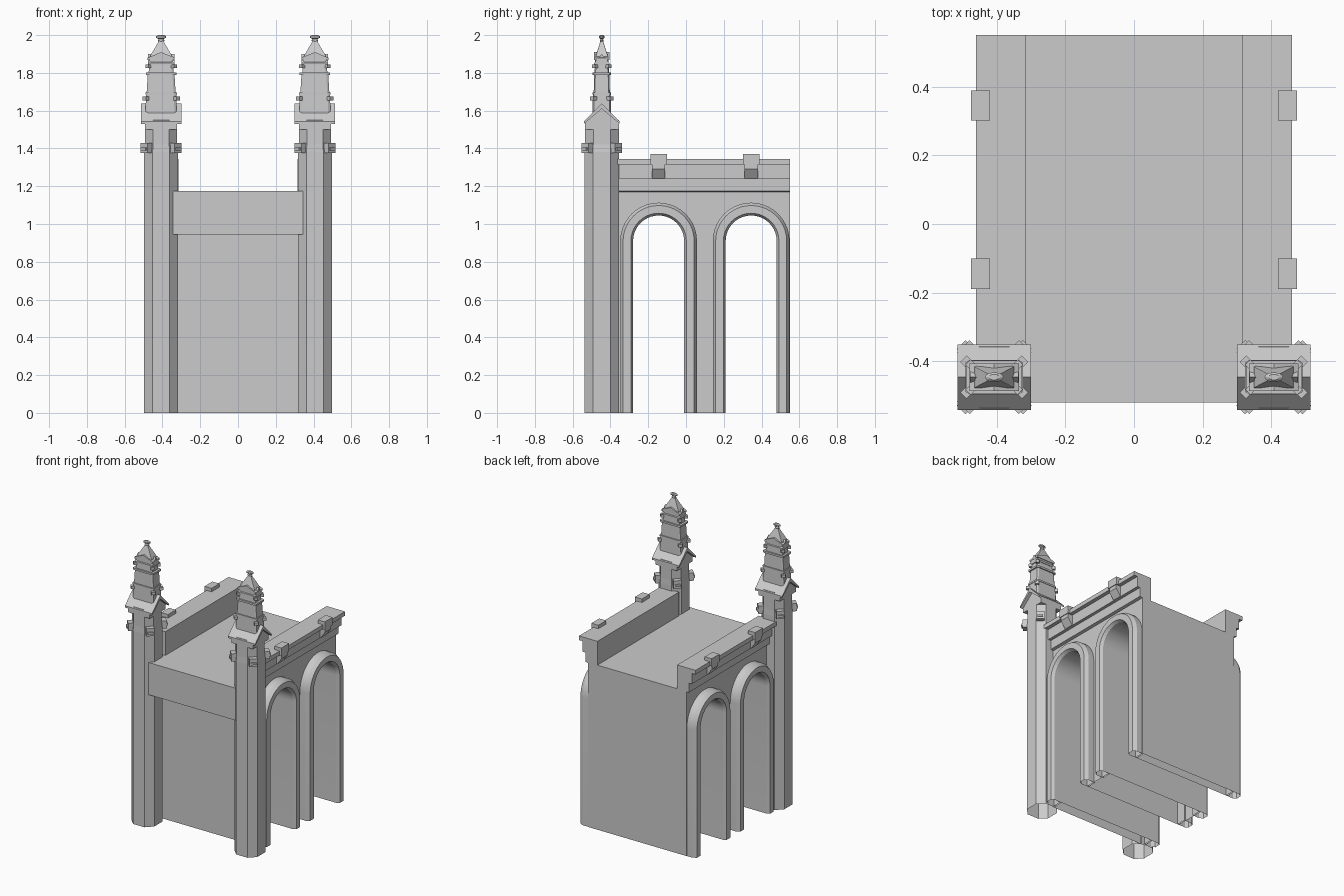
import bpy, bmesh, math

if "Cube" in bpy.data.objects:
    bpy.data.objects.remove(bpy.data.objects["Cube"])

CX, CY = 0.407, -0.446          # tower centre (right-hand side, mirrored to the left)
ARCHES = (-0.145, 0.345)        # arch centres along y
SPRING, R = 0.91, 0.135         # arch springing height and opening radius
SEG = 20


def make(name, verts, faces, mirror=False, open_base=False, smooth=False):
    me = bpy.data.meshes.new(name)
    me.from_pydata(verts, [], faces)
    bm = bmesh.new()
    bm.from_mesh(me)
    bmesh.ops.recalc_face_normals(bm, faces=bm.faces)
    if open_base:
        low = [f for f in bm.faces if all(v.co.z < 1e-4 for v in f.verts)]
        bmesh.ops.delete(bm, geom=low, context='FACES')
    bm.to_mesh(me)
    bm.free()
    ob = bpy.data.objects.new(name, me)
    bpy.context.collection.objects.link(ob)
    if mirror:
        ob.modifiers.new("mirror", 'MIRROR').use_mirror_merge = False
    if smooth:
        bpy.ops.object.select_all(action='DESELECT')
        ob.select_set(True)
        bpy.context.view_layer.objects.active = ob
        bpy.ops.object.shade_smooth_by_angle(angle=math.radians(25))
    return ob


def rings(name, loops, caps=True, **kw):
    """Skin a list of equal-length closed loops."""
    n = len(loops[0])
    verts = [p for loop in loops for p in loop]
    faces = [(k * n + i, k * n + (i + 1) % n, (k + 1) * n + (i + 1) % n, (k + 1) * n + i)
             for k in range(len(loops) - 1) for i in range(n)]
    if caps:
        faces += [tuple(range(n)), tuple(range(len(verts) - n, len(verts)))]
    return make(name, verts, faces, **kw)


def along_y(name, prof, y0, y1, **kw):      # profile in (x, z)
    return rings(name, [[(x, y, z) for x, z in prof] for y in (y0, y1)], **kw)


def along_x(name, prof, x0, x1, **kw):      # profile in (y, z)
    return rings(name, [[(x, y, z) for y, z in prof] for x in (x0, x1)], **kw)


def rect(x0, x1, z0, z1):
    return [(x0, z0), (x1, z0), (x1, z1), (x0, z1)]


def tier(name, levels, cut=0.15, **kw):
    """Chamfered rectangular stack on the tower axis; levels are (z, half x, half y)."""
    loops = []
    for z, a, b in levels:
        k = 1 - cut
        loops.append([(CX + u * a, CY + v * b, z) for u, v in
                      ((1, -k), (1, k), (k, 1), (-k, 1), (-1, k), (-1, -k), (-k, -1), (k, -1))])
    return rings(name, loops, mirror=True, **kw)


def arch_path(yc, r):
    pts = [(yc - r, 0)]
    pts += [(yc - r * math.cos(math.pi * i / SEG), SPRING + r * math.sin(math.pi * i / SEG))
            for i in range(SEG + 1)]
    return pts + [(yc + r, 0)]


def corner_blocks(name, dx, dy, half_w, half_d, z0, z1):
    """Four diagonal blocks around the tower."""
    verts, faces = [], []
    for sx in (1, -1):
        for sy in (1, -1):
            b = len(verts)
            d, t = (sx * .7071, sy * .7071), (-sy * .7071, sx * .7071)
            for z in (z0, z1):
                for u, v in ((-1, -1), (1, -1), (1, 1), (-1, 1)):
                    verts.append((CX + sx * dx + u * half_d * d[0] + v * half_w * t[0],
                                  CY + sy * dy + u * half_d * d[1] + v * half_w * t[1], z))
            faces += [tuple(b + i for i in f) for f in
                      ((0, 1, 2, 3), (4, 5, 6, 7), (0, 1, 5, 4), (1, 2, 6, 5), (2, 3, 7, 6), (3, 0, 4, 7))]
    make(name, verts, faces, mirror=True)


# main hall: one side outline with both tunnels, extruded across the width
outline = [(-0.36, 0)]
for yc in ARCHES:
    outline += arch_path(yc, R)
outline += [(0.55, 0), (0.55, 1.175), (-0.36, 1.175)]
along_x("hall_body", outline, -0.39, 0.39, open_base=True, smooth=True)

# front lintel between the towers
along_y("front_lintel", rect(-0.36, 0.36, 0.945, 1.175), -0.52, -0.35)

# parapets with stepped cornice
along_y("parapet", [(0.315, 1.17), (0.39, 1.17), (0.41, 1.175), (0.41, 1.24), (0.432, 1.24),
                    (0.432, 1.315), (0.46, 1.315), (0.46, 1.345), (0.315, 1.345)],
        -0.37, 0.55, mirror=True)

# brackets over each arch
for yc in ARCHES:
    along_y("parapet_cap", rect(0.42, 0.475, 1.315, 1.37), yc - 0.044, yc + 0.044, mirror=True)
    along_y("parapet_corbel", [(0.40, 1.24), (0.435, 1.24), (0.47, 1.29), (0.47, 1.32), (0.40, 1.32)],
            yc - 0.035, yc + 0.035, mirror=True)

# projecting arch mouldings
section = [(0.203, 0.38), (0.203, 0.435), (0.188, 0.46), (0.147, 0.46), (R, 0.44), (R, 0.38)]
for yc in ARCHES:
    paths = [arch_path(yc, r) for r, x in section]
    loops = [[(section[k][1], *paths[k][i]) for k in range(len(section))] for i in range(SEG + 3)]
    rings("arch_moulding", loops, caps=False, mirror=True, smooth=True)

# tower shaft
tier("tower_shaft", [(0, .09, .092), (1.38, .09, .092), (1.42, .085, .09), (1.55, .085, .09)],
     cut=0.5, open_base=True)
corner_blocks("shaft_boss", .073, .072, .026, .024, 1.375, 1.43)
corner_blocks("shaft_boss_lip", .078, .077, .018, .026, 1.39, 1.405)

# saddle roof: gable infill plus overhanging chevron slab
along_x("gable_wall", [(CY - .09, 1.50), (CY + .09, 1.50), (CY + .09, 1.535), (CY, 1.62), (CY - .09, 1.535)],
        CX - .085, CX + .085, mirror=True)
along_x("saddle_roof", [(CY - .095, 1.53), (CY, 1.61), (CY + .095, 1.53), (CY + .095, 1.543),
                        (CY, 1.638), (CY - .095, 1.543)], CX - .107, CX + .107, mirror=True)

# stepped turret
tier("turret_lower", [(1.55, .084, .05), (1.69, .08, .047)])
tier("turret_lower_band", [(1.685, .084, .05), (1.697, .084, .05)])
tier("turret_middle", [(1.69, .077, .043), (1.79, .071, .04)])
tier("turret_middle_band", [(1.79, .081, .048), (1.803, .081, .048)])
tier("turret_upper", [(1.80, .066, .038), (1.88, .062, .035)])
corner_blocks("lower_boss", .08, .044, .013, .014, 1.655, 1.675)
corner_blocks("middle_boss", .068, .036, .011, .011, 1.825, 1.845)

# small gables on all four turret faces
along_x("side_gablet", [(CY - .04, 1.84), (CY + .04, 1.84), (CY + .04, 1.852), (CY, 1.90), (CY - .04, 1.852)],
        CX - .07, CX + .07, mirror=True)
along_y("front_gablet", [(CX - .072, 1.868), (CX + .072, 1.868), (CX + .072, 1.88), (CX, 1.91), (CX - .072, 1.88)],
        CY - .04, CY + .04, mirror=True)

# spire and finial
tier("spire", [(1.87, .062, .035), (1.895, .055, .031), (1.968, .012, .007)], cut=0.05)
fin = [(1.96, .011), (1.972, .018), (1.98, .014), (1.986, .027), (1.994, .027), (2.0, .016)]
rings("finial", [[(CX + r * math.cos(a * math.pi / 6), CY + .52 * r * math.sin(a * math.pi / 6), z)
                  for a in range(12)] for z, r in fin], mirror=True)
